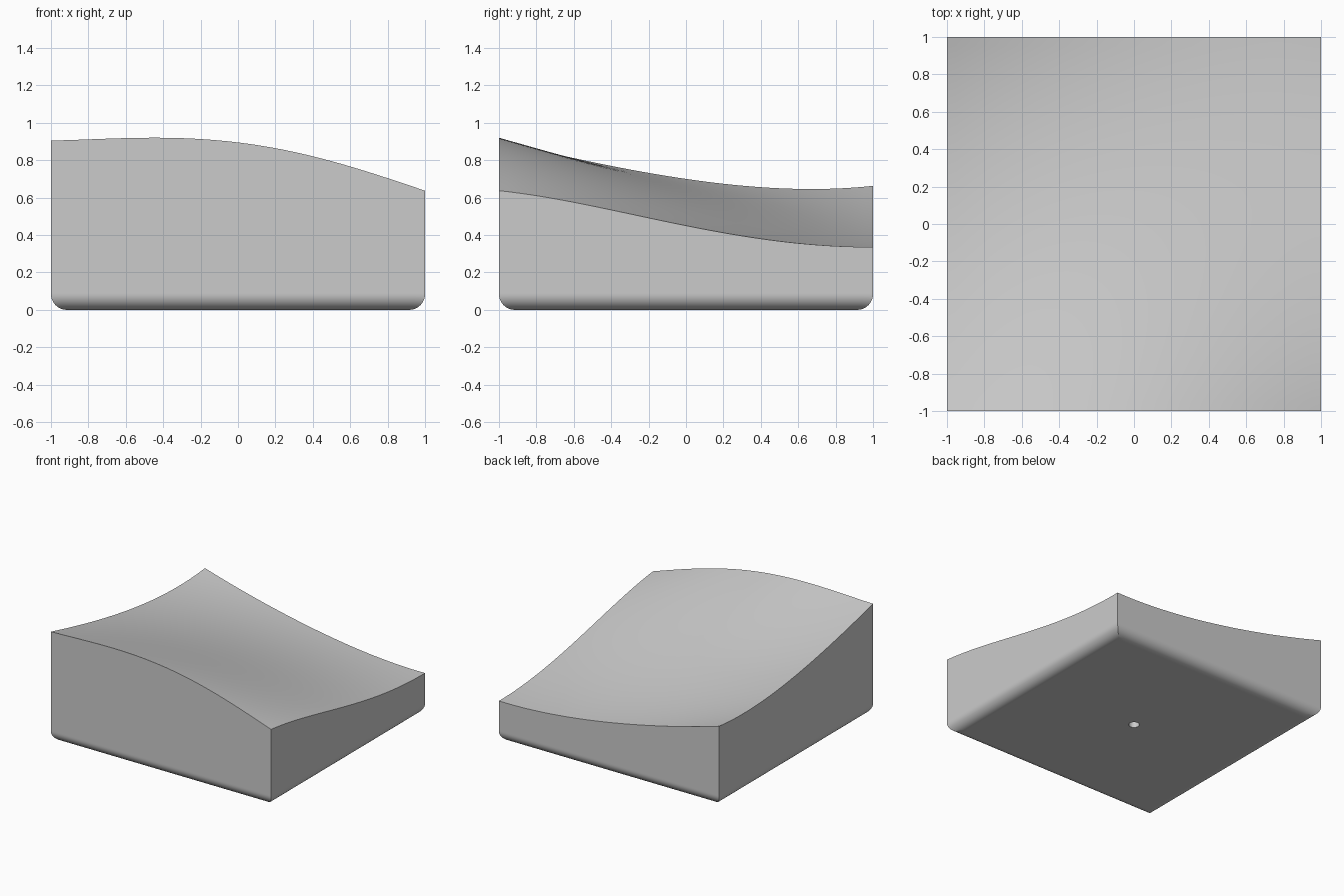
import bpy, bmesh, math

cube = bpy.data.objects.get("Cube")
if cube:
    bpy.data.objects.remove(cube, do_unlink=True)

N = 40             # divisions along each side
R = 0.085          # bottom edge radius
HOLE_R, HOLE_DEPTH = 0.04, 0.2

# Edge heights at five even stations, from -1 to 1
FRONT = (0.905, 0.92, 0.895, 0.795, 0.637)
BACK = (0.663, 0.53, 0.427, 0.358, 0.336)
LEFT = (0.905, 0.79, 0.70, 0.65, 0.663)      # edge at x = -1
RIGHT = (0.637, 0.555, 0.45, 0.367, 0.336)   # edge at x = +1


def curve(vals, t):
    """Polynomial through evenly spaced values, t in 0..1."""
    s, total = t * 4, 0
    for i, v in enumerate(vals):
        for j in range(5):
            if j != i:
                v *= (s - j) / (i - j)
        total += v
    return total


def height(u, v):
    """Surface spanned between the four edge curves."""
    across = (1 - v) * curve(FRONT, u) + v * curve(BACK, u)
    along = (1 - u) * curve(LEFT, v) + u * curve(RIGHT, v)
    corners = ((1 - v) * ((1 - u) * FRONT[0] + u * FRONT[4])
               + v * ((1 - u) * BACK[0] + u * BACK[4]))
    return across + along - corners


bm = bmesh.new()

# Sculpted top
top = [[bm.verts.new((2 * i / N - 1, 2 * j / N - 1, height(i / N, j / N)))
        for i in range(N + 1)] for j in range(N + 1)]
for j in range(N):
    for i in range(N):
        bm.faces.new((top[j][i], top[j][i + 1], top[j + 1][i + 1], top[j + 1][i]))

# Outline of the top, counter-clockwise
outline = (top[0][:N] + [top[j][N] for j in range(N)]
           + top[N][:0:-1] + [top[j][0] for j in range(N, 0, -1)])
base = [(v.co.x, v.co.y) for v in outline]


def square_ring(scale, z):
    return [bm.verts.new((x * scale, y * scale, z)) for x, y in base]


def round_ring(radius, z):
    return [bm.verts.new((x * radius / math.hypot(x, y),
                          y * radius / math.hypot(x, y), z)) for x, y in base]


# Walls, rounded lower edge, underside and blind hole
rings = [outline, square_ring(1, R + 0.01)]
for k in range(13):
    a = math.pi / 2 * k / 12
    rings.append(square_ring(1 - R * (1 - math.cos(a)), R * (1 - math.sin(a))))
rings += [square_ring(1 - R - 0.01, 0), round_ring(HOLE_R, 0),
          round_ring(HOLE_R, HOLE_DEPTH)]
count = len(base)
for upper, lower in zip(rings, rings[1:]):
    for i in range(count):
        n = (i + 1) % count
        bm.faces.new((upper[i], lower[i], lower[n], upper[n]))
bm.faces.new(rings[-1])
bmesh.ops.recalc_face_normals(bm, faces=bm.faces)

mesh = bpy.data.meshes.new("curved_block")
bm.to_mesh(mesh)
bm.free()
block = bpy.data.objects.new("curved_block", mesh)
bpy.context.collection.objects.link(block)

# Plain grey material
grey = bpy.data.materials.new("light_grey")
grey.use_nodes = True
colour = (0.6, 0.6, 0.6, 1)
grey.diffuse_color = colour
grey.node_tree.nodes["Principled BSDF"].inputs["Base Color"].default_value = colour
mesh.materials.append(grey)

bpy.ops.object.select_all(action="DESELECT")
block.select_set(True)
bpy.context.view_layer.objects.active = block
bpy.ops.object.shade_smooth_by_angle(angle=math.radians(30))
